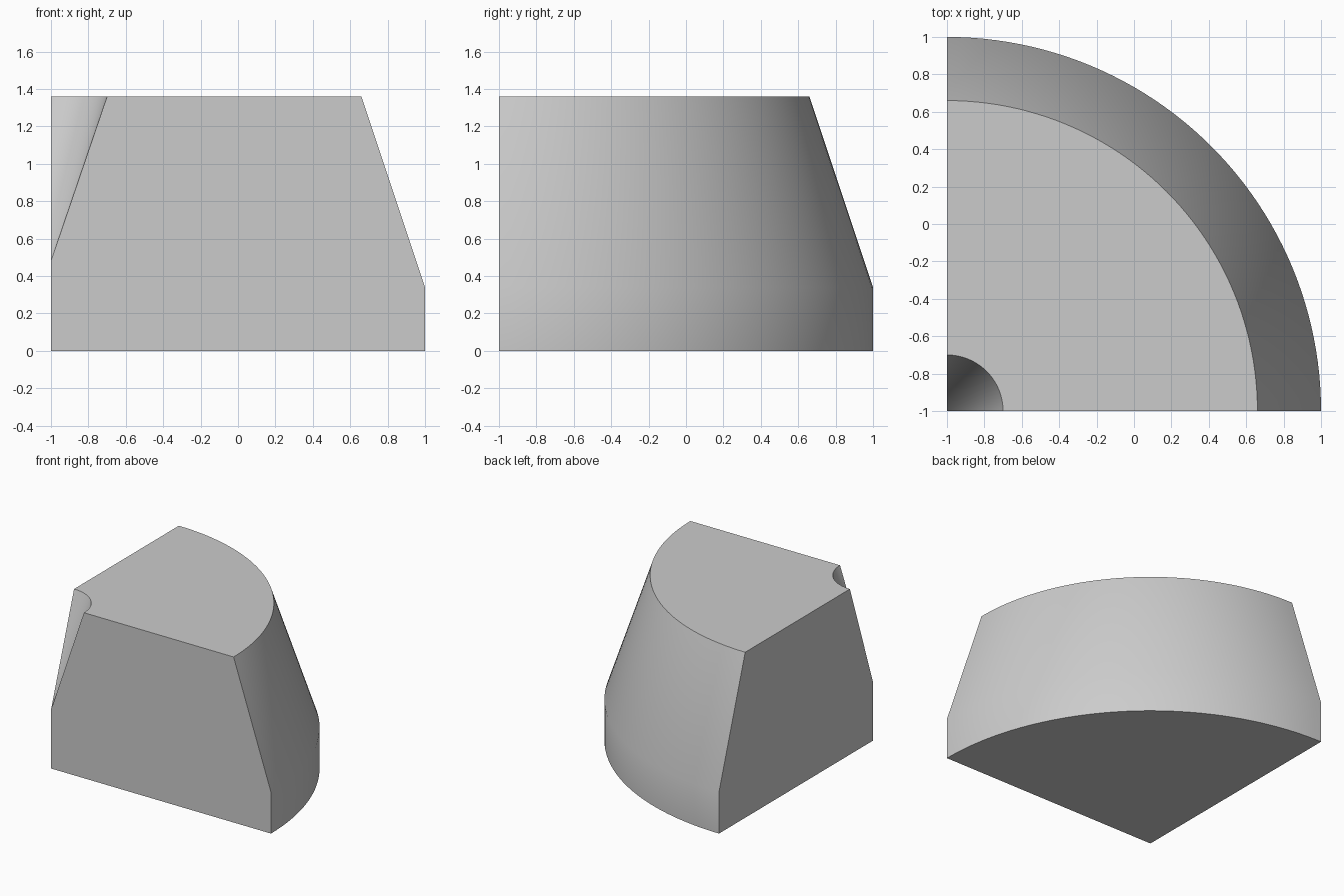
import bpy, bmesh, math

if "Cube" in bpy.data.objects:
    bpy.data.objects.remove(bpy.data.objects["Cube"])

# Quarter-turn profile (radius, height) around the vertical axis at x=-1, y=-1
PROFILE = [(0, 0), (2, 0), (2, 0.34), (1.66, 1.36), (0.30, 1.36), (0, 0.48)]
STEPS = 48

bm = bmesh.new()
rings = []
for s in range(STEPS + 1):
    a = math.pi / 2 * s / STEPS
    ring = []
    for i, (r, z) in enumerate(PROFILE):
        if r == 0 and s > 0:
            ring.append(rings[0][i])          # points on the axis are shared
        else:
            ring.append(bm.verts.new((-1 + r * math.cos(a), -1 + r * math.sin(a), z)))
    rings.append(ring)

# Curved wall, top, bottom and conical hollow
for a, b in zip(rings, rings[1:]):
    for i in range(len(PROFILE) - 1):
        quad = [a[i], a[i + 1], b[i + 1], b[i]]
        bm.faces.new(list(dict.fromkeys(quad)))

# Two flat cut sides
bm.faces.new(rings[0])
bm.faces.new(rings[-1][::-1])
bmesh.ops.recalc_face_normals(bm, faces=bm.faces[:])

mesh = bpy.data.meshes.new("quarter_block")
bm.to_mesh(mesh)
bm.free()
block = bpy.data.objects.new("quarter_block", mesh)
bpy.context.collection.objects.link(block)

# Plain grey
grey = bpy.data.materials.new("light_grey")
grey.diffuse_color = (0.6, 0.6, 0.6, 1)
grey.use_nodes = True
grey.node_tree.nodes["Principled BSDF"].inputs["Base Color"].default_value = grey.diffuse_color
mesh.materials.append(grey)

# Smooth curved wall, sharp rims
bpy.context.view_layer.objects.active = block
block.select_set(True)
bpy.ops.object.shade_smooth_by_angle(angle=math.radians(30))
